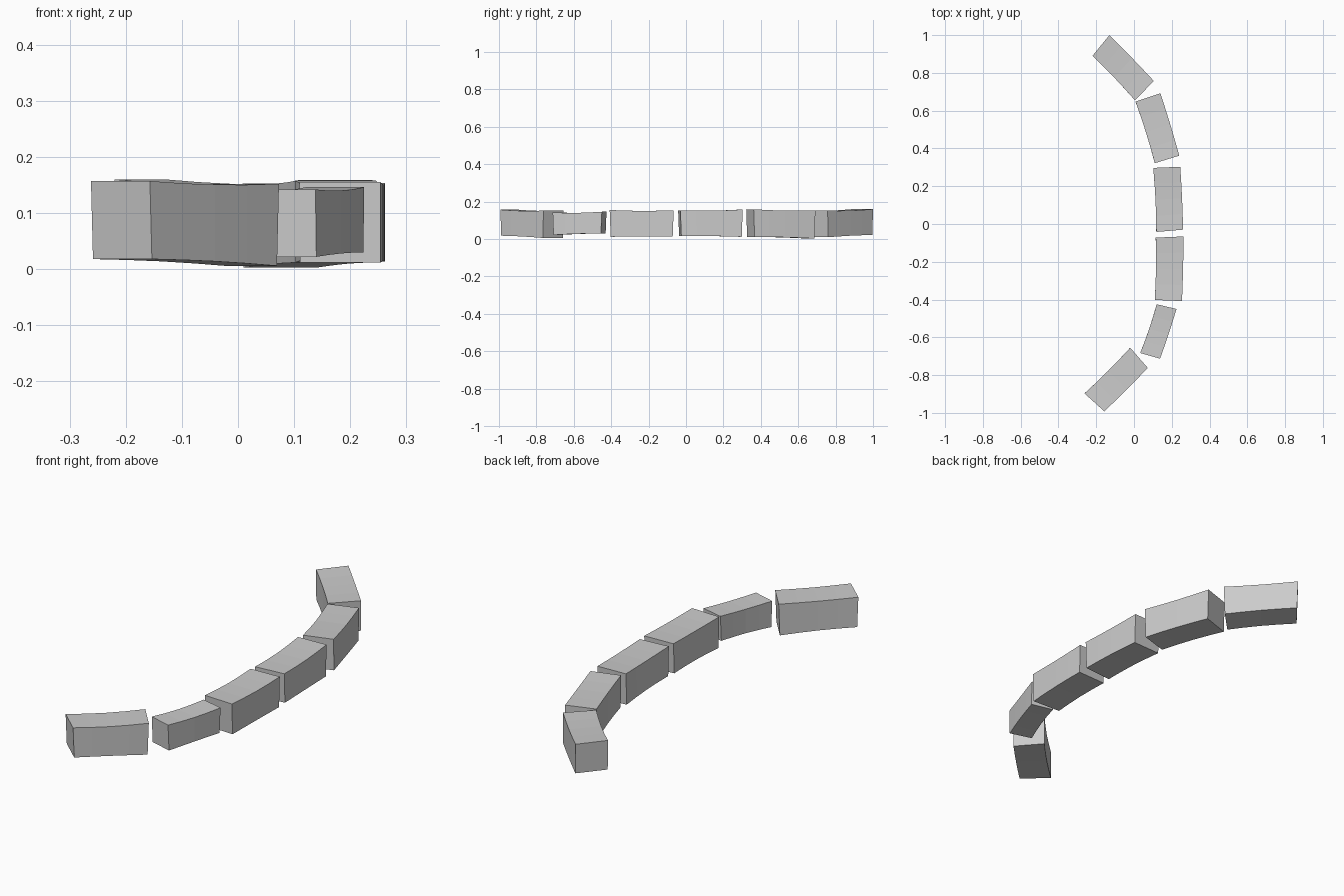
import bpy, math
from mathutils import Vector

if "Cube" in bpy.data.objects:
    bpy.data.objects.remove(bpy.data.objects["Cube"])

SEGMENTS = 4


def stone(name, corners, z_start, z_end, waist=0.004, lean=0.005):
    """Worn block: corners = inner/outer at the start, then outer/inner at the end."""
    a_in, a_out, b_out, b_in = [Vector(c) for c in corners]
    verts, faces = [], []
    for i in range(SEGMENTS + 1):
        t = i / SEGMENTS
        sag = waist * math.sin(math.pi * t)
        inner, outer = a_in.lerp(b_in, t), a_out.lerp(b_out, t)
        across = (outer - inner).normalized()
        along = (b_in - a_in).normalized() * lean * (2 * t - 1)
        lo = z_start[0] + (z_end[0] - z_start[0]) * t + sag * 0.5
        hi = z_start[1] + (z_end[1] - z_start[1]) * t - sag
        inner += across * sag
        outer += across * sag * 0.5
        # sections tilt slightly so the end faces are not quite vertical
        for p, z in ((inner - along, lo), (outer - along, lo), (outer, hi), (inner, hi)):
            verts.append((p.x, p.y, z))
    for i in range(SEGMENTS):
        for j in range(4):
            k = (j + 1) % 4
            faces.append((4 * i + j, 4 * i + 4 + j, 4 * i + 4 + k, 4 * i + k))
    n = 4 * SEGMENTS
    faces += [(0, 1, 2, 3), (n + 3, n + 2, n + 1, n)]
    mesh = bpy.data.meshes.new(name)
    mesh.from_pydata(verts, [], faces)
    obj = bpy.data.objects.new(name, mesh)
    bpy.context.collection.objects.link(obj)
    # consistent outward normals
    import bmesh
    bm = bmesh.new()
    bm.from_mesh(mesh)
    bmesh.ops.recalc_face_normals(bm, faces=bm.faces)
    bm.to_mesh(mesh)
    bm.free()


# Six kerb stones laid in an arc, back to front
stone("back_end_stone", [(-0.22, 0.89), (-0.13, 1.0), (0.105, 0.757), (0.005, 0.655)],
      (0.022, 0.16), (0.01, 0.152))
stone("back_curve_stone", [(0.008, 0.648), (0.14, 0.692), (0.24, 0.362), (0.11, 0.322)],
      (0.003, 0.153), (0.012, 0.159))
stone("back_middle_stone", [(0.102, 0.297), (0.245, 0.303), (0.26, -0.03), (0.118, -0.042)],
      (0.012, 0.158), (0.016, 0.153))
stone("front_middle_stone", [(0.115, -0.072), (0.262, -0.066), (0.254, -0.408), (0.11, -0.402)],
      (0.014, 0.154), (0.012, 0.155))
stone("front_curve_stone", [(0.12, -0.425), (0.225, -0.45), (0.138, -0.713), (0.033, -0.683)],
      (0.03, 0.146), (0.022, 0.142))
stone("front_end_stone", [(-0.02, -0.655), (0.073, -0.762), (-0.157, -0.992), (-0.262, -0.897)],
      (0.006, 0.152), (0.018, 0.157))
